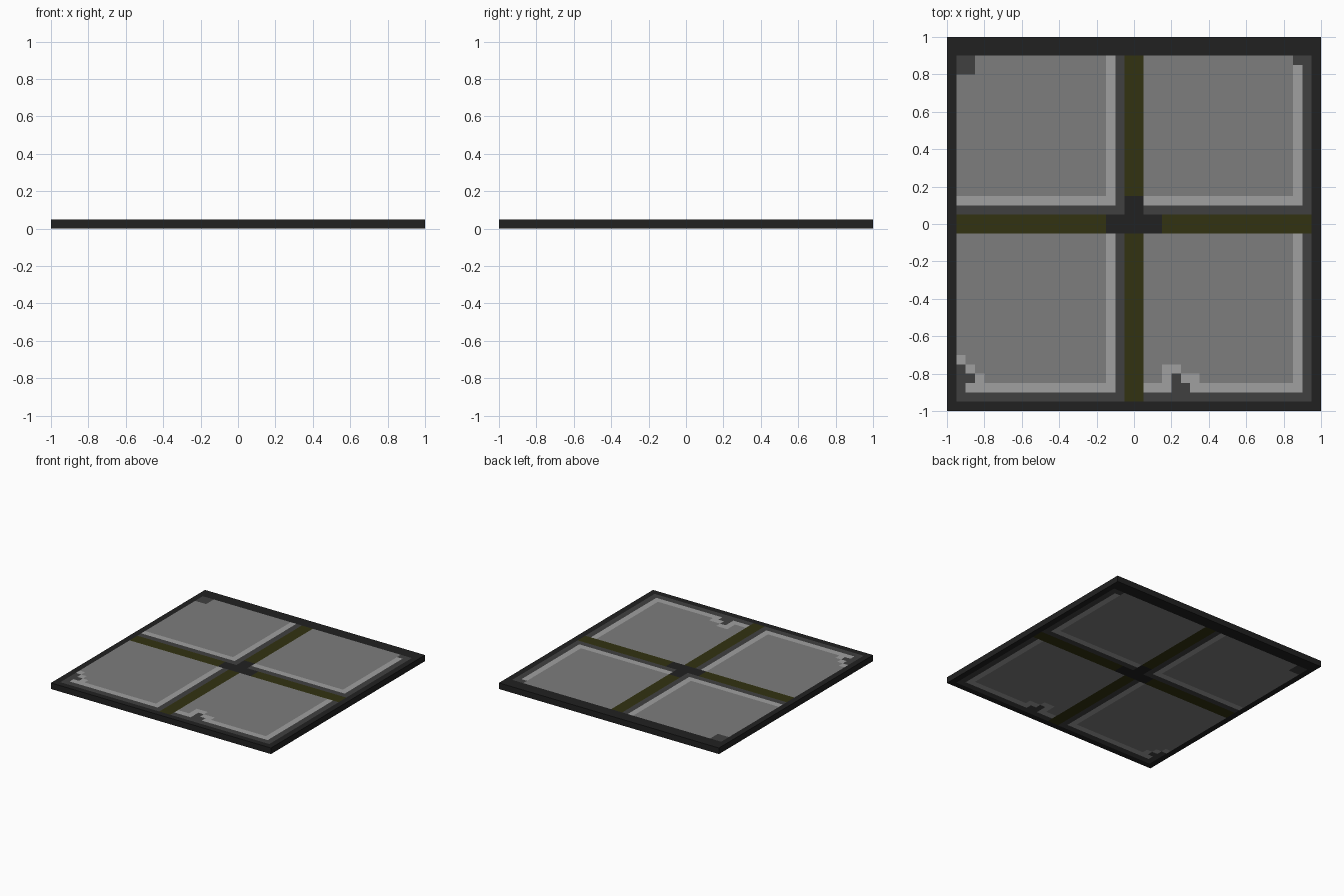
import bpy, bmesh

if "Cube" in bpy.data.objects:
    bpy.data.objects.remove(bpy.data.objects["Cube"])


def srgb(v):
    v /= 255
    return v / 12.92 if v <= 0.04045 else ((v + 0.055) / 1.055) ** 2.4


# Flat colours
COLOURS = {
    "black_frame": (33, 33, 33),
    "dark_grey_edge": (64, 64, 64),
    "mid_grey_stone": (125, 125, 125),
    "light_grey_bevel": (160, 160, 160),
    "dark_olive_strip": (50, 50, 17),
}
FRAME, EDGE, STONE, LIGHT, OLIVE = range(5)

# Painted rectangles (x0, x1, y0, y1, colour) in cells of 0.05; later ones win
rects = []


def rect(x0, x1, y0, y1, colour):
    rects.append((x0, x1, y0, y1, colour))


def stone_tile(x0, x1, y0, y1):
    """Stone slab with light right/bottom bevel and a dark shadow edge."""
    rect(x0, x1 + 1, y0 - 1, y1, EDGE)
    rect(x0, x1, y0, y1, LIGHT)
    rect(x0, x1 - 1, y0 + 1, y1, STONE)


# Four slabs
stone_tile(-19, -2, 2, 18)
stone_tile(1, 18, 2, 18)
stone_tile(-19, -2, -18, -1)
stone_tile(1, 18, -18, -1)

# Olive cross strips and the dark centre
rect(-1, 1, -19, 18, OLIVE)
rect(-19, 19, -1, 1, OLIVE)
rect(-3, 3, -1, 1, FRAME)
rect(-1, 1, -1, 3, FRAME)

# Chips in the upper corners
rect(-19, -17, 16, 18, EDGE)
rect(17, 18, 17, 18, EDGE)

# Stepped chip, lower left corner
rect(-19, -18, -15, -14, LIGHT)
rect(-18, -17, -16, -15, LIGHT)
rect(-17, -16, -17, -16, LIGHT)
rect(-19, -18, -19, -15, EDGE)
rect(-18, -17, -17, -16, EDGE)

# Stepped chip, lower right slab
rect(3, 5, -16, -15, LIGHT)
rect(3, 7, -17, -16, LIGHT)
rect(4, 5, -18, -16, EDGE)
rect(5, 6, -18, -17, EDGE)

# Slab body, cut along every rectangle edge
CELL, THICK = 0.05, 0.05
bm = bmesh.new()
bmesh.ops.create_cube(bm, size=1)
for v in bm.verts:
    v.co = (v.co.x * 2, v.co.y * 2, (v.co.z + 0.5) * THICK)
for axis, cols in ((0, (0, 1)), (1, (2, 3))):
    for c in sorted({r[i] for r in rects for i in cols}):
        point, normal = [0, 0, 0], [0, 0, 0]
        point[axis], normal[axis] = c * CELL, 1
        bmesh.ops.bisect_plane(bm, geom=bm.verts[:] + bm.edges[:] + bm.faces[:],
                               dist=1e-5, plane_co=point, plane_no=normal)

# Colour top and underside by the rectangles; side walls stay frame black
bm.normal_update()
for f in bm.faces:
    f.material_index = FRAME
    if abs(f.normal.z) > 0.5:
        c = f.calc_center_median() / CELL
        for x0, x1, y0, y1, colour in rects:
            if x0 < c.x < x1 and y0 < c.y < y1:
                f.material_index = colour

mesh = bpy.data.meshes.new("floor_panel")
bm.to_mesh(mesh)
bm.free()
for name, rgb in COLOURS.items():
    mat = bpy.data.materials.new(name)
    mat.diffuse_color = (*map(srgb, rgb), 1)
    mat.use_nodes = True
    mat.node_tree.nodes["Principled BSDF"].inputs["Base Color"].default_value = mat.diffuse_color
    mesh.materials.append(mat)
bpy.context.collection.objects.link(bpy.data.objects.new("floor_panel", mesh))
